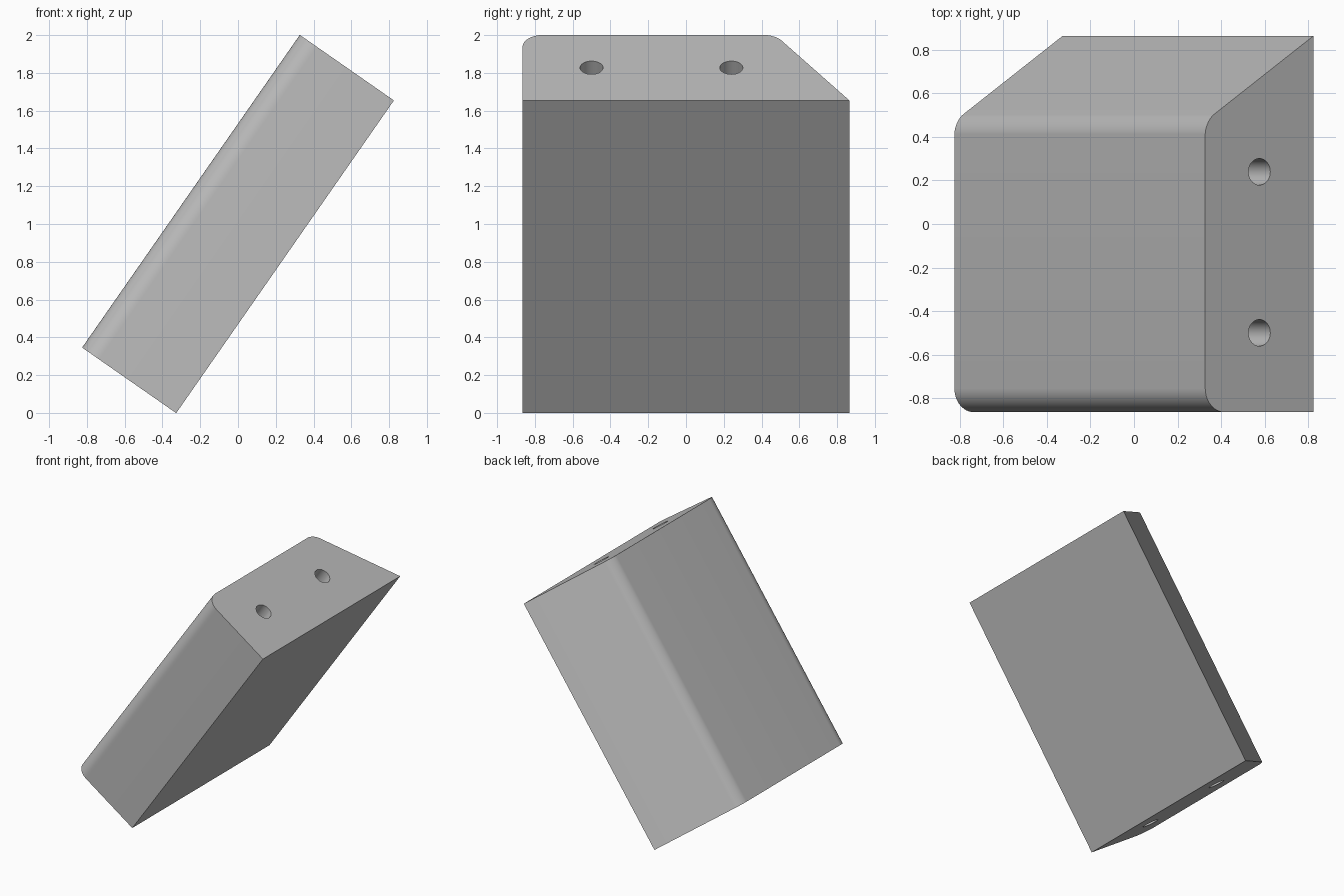
import bpy
import bmesh
import math
from mathutils import Matrix

if "Cube" in bpy.data.objects:
    bpy.data.objects.remove(bpy.data.objects["Cube"], do_unlink=True)

LENGTH, THICK, HALF = 2.017, 0.607, 0.865
TILT = math.radians(55.15)
SLOPE_TOP = 0.472            # where the sloped side meets the upper face
HOLE_RADIUS = 0.061
HOLE_POSITIONS = (-0.5, 0.24)


def link(name, bm):
    mesh = bpy.data.meshes.new(name)
    bm.normal_update()
    bm.to_mesh(mesh)
    bm.free()
    obj = bpy.data.objects.new(name, mesh)
    bpy.context.collection.objects.link(obj)
    return obj


def round_edge(bm, y, offset):
    """Round the long upper edge lying at the given y."""
    edges = [e for e in bm.edges
             if all(abs(v.co.y - y) < 1e-4 and v.co.z > 0 for v in e.verts)]
    bmesh.ops.bevel(bm, geom=edges, offset=offset, offset_type='OFFSET',
                    segments=12, profile=0.5, affect='EDGES')


# Block: cross-section extruded along its length
bm = bmesh.new()
h = THICK / 2
section = [(-HALF, -h), (HALF, -h), (SLOPE_TOP, h), (-HALF, h)]
face = bm.faces.new([bm.verts.new((-LENGTH / 2, y, z)) for y, z in section])
extruded = bmesh.ops.extrude_face_region(bm, geom=[face])
bmesh.ops.translate(bm, vec=(LENGTH, 0, 0),
                    verts=[g for g in extruded["geom"] if isinstance(g, bmesh.types.BMVert)])
bmesh.ops.recalc_face_normals(bm, faces=bm.faces)
round_edge(bm, -HALF, 0.11)
round_edge(bm, SLOPE_TOP, 0.06)
block = link("block", bm)

# Two round holes running the full length
bm = bmesh.new()
for y in HOLE_POSITIONS:
    bmesh.ops.create_cone(
        bm, cap_ends=True, segments=48, radius1=HOLE_RADIUS, radius2=HOLE_RADIUS,
        depth=LENGTH + 0.2,
        matrix=Matrix.Translation((0, y, 0)) @ Matrix.Rotation(math.pi / 2, 4, 'Y'))
cutter = link("hole_cutter", bm)
cutter.hide_render = True

bpy.ops.object.select_all(action='DESELECT')
bpy.context.view_layer.objects.active = block
block.select_set(True)
cut = block.modifiers.new("holes", 'BOOLEAN')
cut.operation = 'DIFFERENCE'
cut.solver = 'EXACT'
cut.object = cutter
bpy.ops.object.modifier_apply(modifier=cut.name)
bpy.data.objects.remove(cutter, do_unlink=True)

# Colour
grey = bpy.data.materials.new("light_grey")
grey.use_nodes = True
colour = (0.5, 0.5, 0.5, 1)
grey.diffuse_color = colour
grey.node_tree.nodes["Principled BSDF"].inputs["Base Color"].default_value = colour
block.data.materials.clear()
block.data.materials.append(grey)

# Tilt into place
block.data.transform(Matrix.Translation((0, 0, 1)) @ Matrix.Rotation(-TILT, 4, 'Y'))
bpy.ops.object.shade_smooth_by_angle(angle=math.radians(25))
